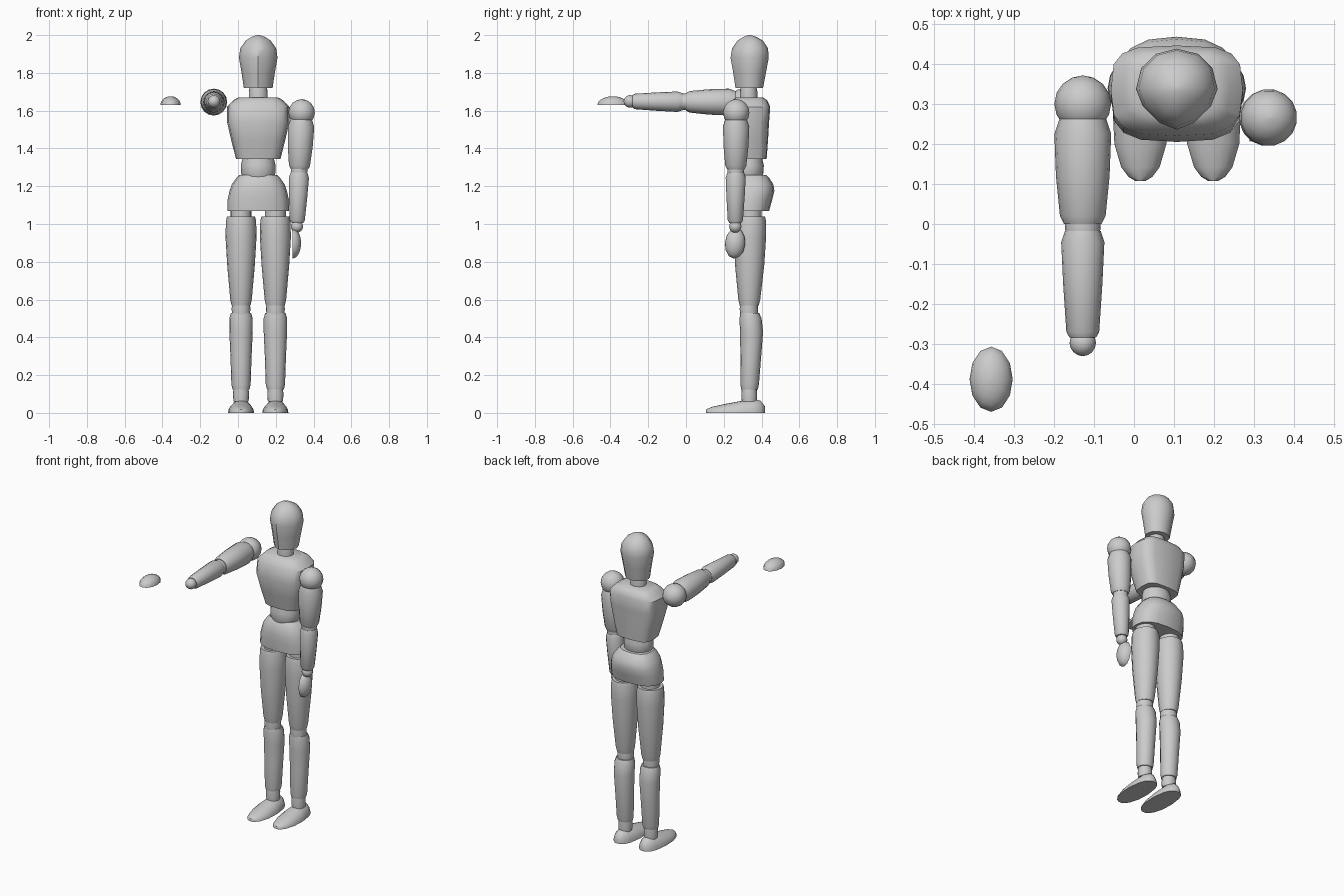
import bpy, bmesh
from math import sin, cos, pi, radians
from mathutils import Vector

if "Cube" in bpy.data.objects:
    bpy.data.objects.remove(bpy.data.objects["Cube"])

CX = 0.107  # body centre line


def skin(name, rings, angle=38):
    """Bridge equal-length point rings into a capped, smooth-shaded solid."""
    bm = bmesh.new()
    vs = [[bm.verts.new(p) for p in r] for r in rings]
    n = len(vs[0])
    for a, b in zip(vs, vs[1:]):
        for i in range(n):
            j = (i + 1) % n
            bm.faces.new((a[i], a[j], b[j], b[i]))
    bm.faces.new(vs[0][::-1])
    bm.faces.new(vs[-1])
    bmesh.ops.recalc_face_normals(bm, faces=bm.faces[:])
    mesh = bpy.data.meshes.new(name)
    bm.to_mesh(mesh)
    bm.free()
    ob = bpy.data.objects.new(name, mesh)
    bpy.context.collection.objects.link(ob)
    bpy.ops.object.select_all(action='DESELECT')
    ob.select_set(True)
    bpy.context.view_layer.objects.active = ob
    bpy.ops.object.shade_smooth_by_angle(angle=radians(angle))
    return ob


def loft(name, rows, cx=CX, n=16, front=2.0, back=2.0):
    """Rows of (z, half width, front y, back y); exponents set the boxiness."""
    rings = []
    for z, hw, yf, yb in rows:
        ring = []
        for i in range(n):
            t = 2 * pi * i / n
            c, s = cos(t), sin(t)
            e = 2 / (front if s < 0 else back)
            x = abs(c) ** e * (1 if c > 0 else -1)
            y = abs(s) ** e * (1 if s > 0 else -1)
            ring.append((cx + hw * x, (yf + yb) / 2 + (yb - yf) / 2 * y, z))
        rings.append(ring)
    return skin(name, rings)


def lathe(name, rows, origin, direction, n=16):
    """Round part: rows of (distance, radius) along a direction."""
    q = Vector(direction).to_track_quat('Z', 'Y')
    return skin(name, [[Vector(origin) + q @ Vector((r * cos(2 * pi * i / n), r * sin(2 * pi * i / n), d))
                        for i in range(n)] for d, r in rows])


def ball(name, centre, r, direction):
    rows = [(-r * cos(pi * k / 8), max(r * sin(pi * k / 8), 0.002)) for k in range(9)]
    return lathe(name, rows, centre, direction)


# Head, neck and trunk
loft("head", [(1.72, .076, .262, .408), (1.80, .088, .25, .423), (1.88, .102, .236, .438),
              (1.93, .095, .244, .434), (1.97, .067, .272, .408), (1.99, .037, .303, .374),
              (2.0, .008, .33, .346)], n=12, front=1.6, back=2.1)
loft("neck", [(1.65, .05, .285, .378), (1.70, .05, .285, .378), (1.73, .045, .29, .372)])
loft("chest", [(1.345, .118, .247, .427), (1.44, .142, .225, .434), (1.54, .165, .205, .44),
               (1.62, .165, .22, .446), (1.655, .132, .245, .43), (1.67, .105, .265, .408)],
     front=3.2, back=3.6)
loft("waist", [(1.24, .08, .26, .40), (1.27, .091, .25, .41), (1.31, .092, .25, .412),
               (1.36, .08, .26, .40)])
loft("pelvis", [(1.07, .163, .24, .44), (1.13, .162, .235, .457), (1.175, .152, .235, .468),
                (1.21, .14, .24, .462), (1.245, .115, .253, .44), (1.26, .10, .265, .425)],
     front=2.6, back=2.5)

# Legs
for side, name in ((-1, "right"), (1, "left")):
    x = CX + side * .091
    loft(name + "_hip", [(1.02, .056, .28, .40), (1.09, .056, .28, .40)], x)
    loft(name + "_thigh", [(.568, .05, .285, .385), (.60, .057, .277, .393), (.78, .073, .26, .414),
                           (.93, .082, .254, .424), (1.015, .08, .256, .424), (1.04, .074, .262, .418)], x)
    loft(name + "_knee", [(.51, .046, .288, .378), (.55, .05, .284, .382), (.59, .046, .288, .378)], x)
    loft(name + "_calf", [(.125, .045, .292, .38), (.15, .051, .288, .386), (.30, .056, .288, .398),
                          (.43, .062, .286, .408), (.50, .062, .283, .40), (.528, .054, .288, .388)], x)
    loft(name + "_ankle", [(.06, .04, .295, .375), (.10, .043, .293, .377), (.14, .038, .297, .373)], x)
    # half-elliptical sections running from toe to heel
    foot = [(.107, .012, .018), (.118, .03, .024), (.142, .048, .033), (.20, .065, .046),
            (.28, .069, .061), (.36, .058, .074), (.395, .043, .064), (.418, .018, .034)]
    skin(name + "_foot", [[(x + hw * cos(pi * k / 10), y, h * sin(pi * k / 10)) for k in range(11)]
                          for y, hw, h in foot], 45)


# Arms: parts along a straight line from the shoulder
def arm(name, shoulder, wrist):
    s, w = Vector(shoulder), Vector(wrist)
    d = (w - s).normalized()
    ball(name + "_shoulder", s, .071, d)
    lathe(name + "_upper_arm", [(.036, .058), (.075, .071), (.18, .067), (.28, .057), (.30, .047)], s, d)
    lathe(name + "_elbow", [(.28, .04), (.308, .045), (.335, .04)], s, d)
    lathe(name + "_forearm", [(.318, .045), (.345, .054), (.45, .049), (.57, .041), (.584, .033)], s, d)
    ball(name + "_wrist", w, .033, d)


arm("right", (-.128, .30, 1.645), (-.128, -.297, 1.649))
arm("left", (.337, .266, 1.59), (.312, .261, .987))


# Hands: flat-bottomed half ellipsoids
def hand(name, centre, rotation):
    rings = []
    for k in range(6):
        a = min(k * pi / 10, pi / 2 - .03)
        rings.append([(.054 * cos(a) * cos(t), .0815 * cos(a) * sin(t), .046 * sin(a))
                      for t in (2 * pi * i / 12 for i in range(12))])
    ob = skin(name, rings, 45)
    ob.location = centre
    ob.rotation_euler = rotation


hand("right_hand", (-.357, -.388, 1.63), (0, 0, 0))
# length axis turned to vertical, dome facing outward
hand("left_hand", (.288, .26, .898), (radians(90), radians(5), radians(90)))
